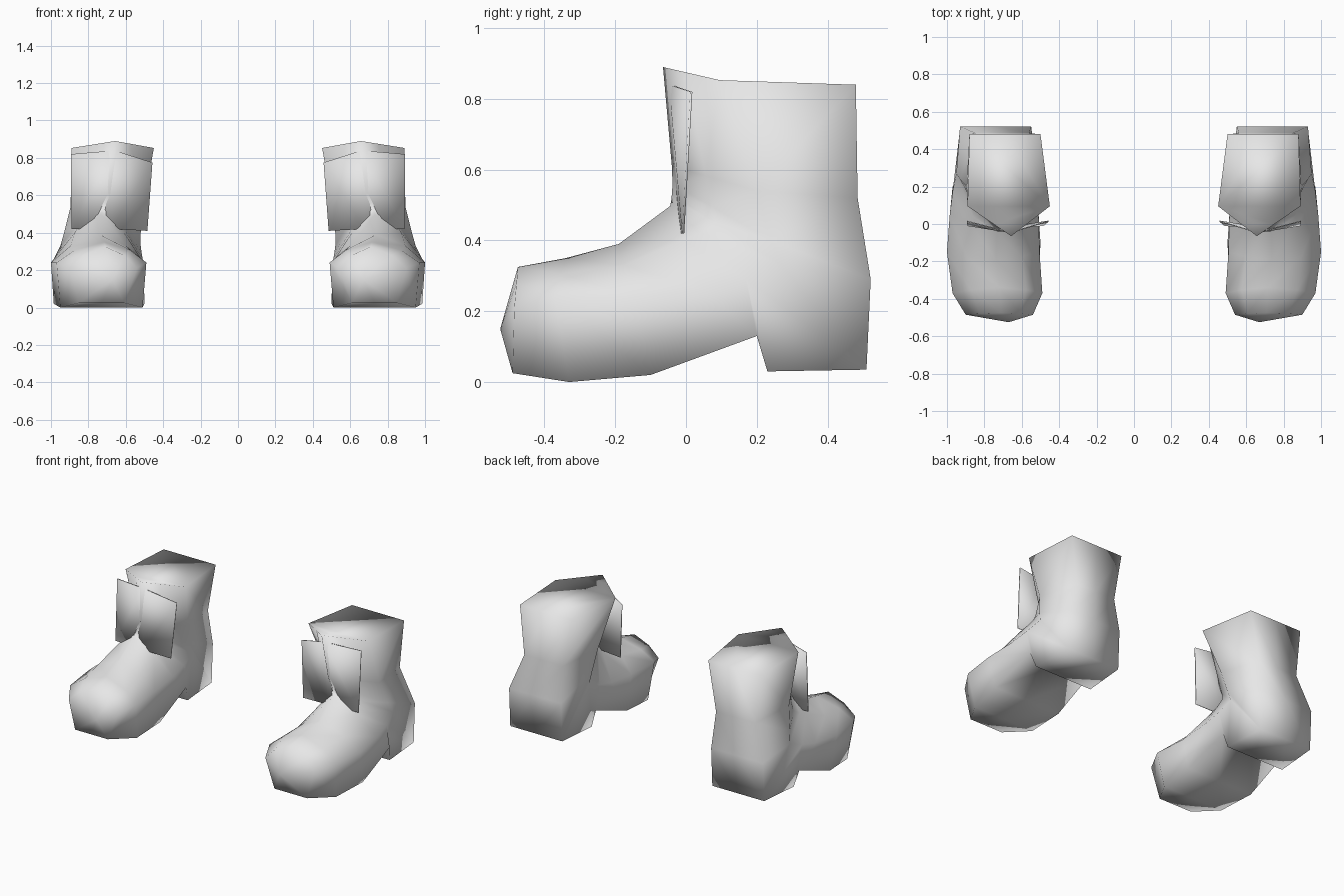
import bpy
import bmesh

cube = bpy.data.objects.get("Cube")
if cube:
    bpy.data.objects.remove(cube, do_unlink=True)

grey = bpy.data.materials.new("plain_grey")
grey.use_nodes = True
grey.diffuse_color = (0.8, 0.8, 0.8, 1)
grey.node_tree.nodes["Principled BSDF"].inputs["Base Color"].default_value = (0.8, 0.8, 0.8, 1)


def finish(bm, name):
    bmesh.ops.recalc_face_normals(bm, faces=bm.faces)
    for f in bm.faces:
        f.smooth = True
    mesh = bpy.data.meshes.new(name)
    bm.to_mesh(mesh)
    bm.free()
    mesh.materials.append(grey)
    obj = bpy.data.objects.new(name, mesh)
    bpy.context.collection.objects.link(obj)
    return obj


# Sections fanning from toe to shaft, each with front (y, z), side (y, z), rear (y, z),
# inner and outer x, rear inner and outer x, front roundness
SECTIONS = [
    ((-0.475, 0.325), (-0.485, 0.21), (-0.49, 0.025), 0.54, 0.9, 0.61, 0.85, 0.6),
    ((-0.34, 0.35), (-0.37, 0.24), (-0.33, 0.0), 0.49, 0.97, 0.51, 0.95, 0.62),
    ((-0.19, 0.39), (-0.15, 0.24), (-0.10, 0.02), 0.505, 1.0, 0.5, 0.985, 0.6),
    ((-0.045, 0.497), (0.05, 0.26), (0.20, 0.13), 0.51, 0.985, 0.52, 0.97, 0.55),
    ((-0.042, 0.51), (0.17, 0.29), (0.23, 0.03), 0.515, 0.97, 0.53, 0.95, 0.55),
    ((-0.04, 0.53), (0.27, 0.33), (0.51, 0.035), 0.52, 0.95, 0.55, 0.93, 0.55),
    ((-0.038, 0.56), (0.24, 0.4), (0.522, 0.29), 0.52, 0.93, 0.55, 0.93, 0.5),
    ((-0.04, 0.61), (0.2, 0.54), (0.485, 0.52), 0.505, 0.895, 0.56, 0.845, 0.45),
    ((-0.065, 0.89), (0.095, 0.853), (0.48, 0.84), 0.45, 0.89, 0.5, 0.88, 0.4),
]


def section(s):
    front, side, rear, xin, xout, rear_in, rear_out, spread = s
    mid = xin + 0.47 * (xout - xin)
    corner = [a + 0.4 * (b - a) for a, b in zip(front, side)]
    shape = [(mid, front), (mid + spread * (xout - mid), corner), (xout, side),
             (rear_out, rear), ((rear_in + rear_out) / 2, rear), (rear_in, rear),
             (xin, side), (mid + spread * (xin - mid), corner)]
    return [(x, y, z) for x, (y, z) in shape]


def make_boot(side, label):
    bm = bmesh.new()
    rings = [[bm.verts.new((side * x, y, z)) for x, y, z in section(s)] for s in SECTIONS]
    for a, b in zip(rings, rings[1:]):
        for i in range(len(a)):
            j = (i + 1) % len(a)
            bm.faces.new((a[i], a[j], b[j], b[i]))
    # Pointed toe
    tip = bm.verts.new((side * 0.67, -0.525, 0.15))
    toe = rings[0]
    for i in range(len(toe)):
        bm.faces.new((toe[i], toe[(i + 1) % len(toe)], tip))
    # Closed top, folded down from the front peak
    for loop in ((0, 1, 7), (1, 2, 6, 7), (2, 3, 4, 5, 6)):
        bm.faces.new([rings[-1][i] for i in loop])
    finish(bm, label + "_boot")


def make_flap(side, label):
    # Folded front flap standing against the shaft
    bm = bmesh.new()
    top = [(0.458, 0.015, 0.775), (0.66, -0.045, 0.84), (0.893, 0.015, 0.82)]
    low = [(0.485, -0.008, 0.41), (0.68, -0.02, 0.42), (0.89, -0.008, 0.42)]
    t, b = [[bm.verts.new((side * x, y, z)) for x, y, z in row] for row in (top, low)]
    for i in range(2):
        bm.faces.new((t[i], t[i + 1], b[i + 1], b[i]))
    obj = finish(bm, label + "_front_flap")
    mod = obj.modifiers.new("thickness", 'SOLIDIFY')
    mod.thickness = 0.006
    mod.offset = 0


for side, label in ((1, "left"), (-1, "right")):
    make_boot(side, label)
    make_flap(side, label)
